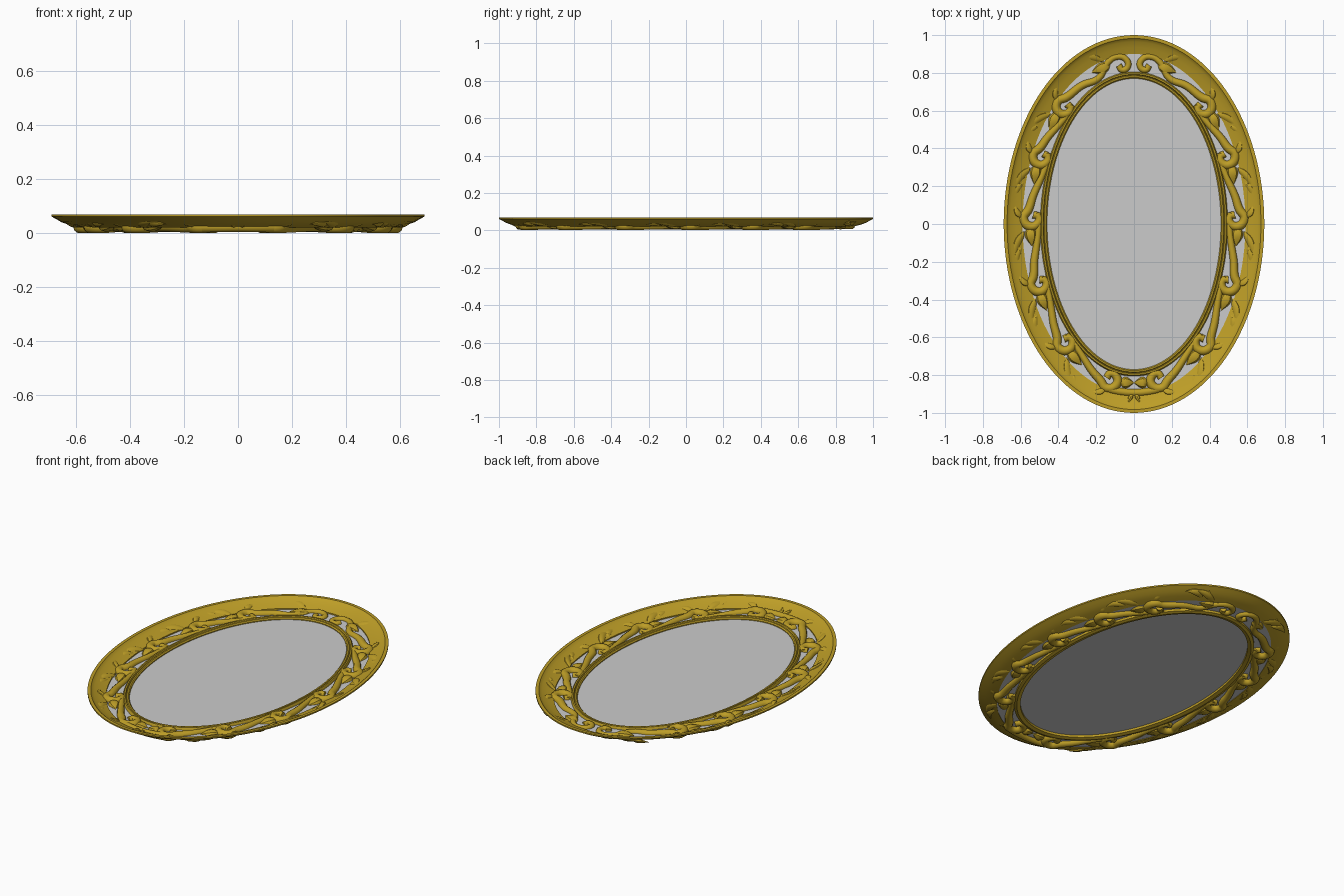
import bpy, bmesh, math
from mathutils import Vector

if "Cube" in bpy.data.objects:
    bpy.data.objects.remove(bpy.data.objects["Cube"])

A, B = 0.54, 0.85            # guide oval running through the scroll centres
SEG = 128
gold = bpy.data.materials.new("gold")
gold.diffuse_color = (0.51, 0.34, 0.02, 1)
gold.use_nodes = True
gold.node_tree.nodes["Principled BSDF"].inputs["Base Color"].default_value = gold.diffuse_color


def oval(t, along=0.0, out=0.0, side=1):
    """Point at angle t (clockwise from the top), shifted along and outward."""
    p = Vector((A * math.sin(t), B * math.cos(t)))
    tan = Vector((A * math.cos(t), -B * math.sin(t))).normalized()
    nor = Vector((-tan.y, tan.x))
    p = p + tan * along + nor * out
    return p.x * side, p.y


def finish(name, bm, mat=gold):
    bmesh.ops.recalc_face_normals(bm, faces=bm.faces)
    me = bpy.data.meshes.new(name)
    bm.to_mesh(me)
    bm.free()
    ob = bpy.data.objects.new(name, me)
    bpy.context.collection.objects.link(ob)
    if mat:
        me.materials.append(mat)
    bpy.ops.object.select_all(action='DESELECT')
    ob.select_set(True)
    bpy.context.view_layer.objects.active = ob
    bpy.ops.object.shade_smooth_by_angle(angle=math.radians(35))
    return ob


def oval_ring(name, profile):
    """Sweep a closed (offset, height) profile round the oval."""
    bm = bmesh.new()
    loops = []
    for i in range(SEG):
        a = 2 * math.pi * i / SEG
        loops.append([bm.verts.new(((A + d) * math.sin(a), (B + d) * math.cos(a), z))
                      for d, z in profile])
    n = len(profile)
    for i in range(SEG):
        p, q = loops[i], loops[(i + 1) % SEG]
        for j in range(n):
            k = (j + 1) % n
            bm.faces.new((p[j], p[k], q[k], q[j]))
    return finish(name, bm)


def vine(name, pts, radii, z=0.024):
    cu = bpy.data.curves.new(name, 'CURVE')
    cu.dimensions = '3D'
    cu.bevel_depth = 0.024
    cu.bevel_resolution = 3
    cu.resolution_u = 6
    cu.use_fill_caps = True
    sp = cu.splines.new('BEZIER')
    sp.bezier_points.add(len(pts) - 1)
    for bp, (x, y), r in zip(sp.bezier_points, pts, radii):
        bp.co = (x, y, z)
        bp.handle_left_type = bp.handle_right_type = 'AUTO'
        bp.radius = r
    cu.materials.append(gold)
    ob = bpy.data.objects.new(name, cu)
    bpy.context.collection.objects.link(ob)
    bpy.ops.object.select_all(action='DESELECT')
    ob.select_set(True)
    bpy.context.view_layer.objects.active = ob
    bpy.ops.object.convert(target='MESH')
    bpy.ops.object.shade_smooth_by_angle(angle=math.radians(40))


def slope(d):
    return 0.03 + max(0.0, d - 0.05) * 0.32


def leaf(bm, side, t, along, out, ang, length, width, thick, bend=0.0, z=None, rows=10):
    """Pointed, bent leaf or bud lying on the sloping rim."""
    ca, sa = math.cos(ang), math.sin(ang)
    loops = []
    for i in range(rows + 1):
        u = i / rows
        w = max(0.03, math.sin(math.pi * u ** 0.75))
        ring = []
        for k in range(8):
            f = 2 * math.pi * k / 8
            lx = u * length
            ly = math.cos(f) * w * width / 2 + bend * math.sin(math.pi * u)
            s, d = along + lx * ca - ly * sa, out + lx * sa + ly * ca
            x, y = oval(t, s, d, side)
            base = slope(d) if z is None else z
            ring.append(bm.verts.new((x, y, base + math.sin(f) * w * thick / 2)))
        loops.append(ring)
    for p, q in zip(loops, loops[1:]):
        for k in range(8):
            bm.faces.new((p[k], p[(k + 1) % 8], q[(k + 1) % 8], q[k]))
    bm.faces.new(loops[0])
    bm.faces.new(loops[-1])


# Glass plate reaching under the scrollwork
bm = bmesh.new()
bm.faces.new([bm.verts.new(((A + 0.06) * math.sin(2 * math.pi * i / SEG),
                            (B + 0.06) * math.cos(2 * math.pi * i / SEG), 0.025))
              for i in range(SEG)])
finish("mirror_glass", bm, None)

# Stepped inner ring and sloping outer rim
oval_ring("inner_ring", [(-0.08, 0.012), (-0.08, 0.03), (-0.074, 0.036), (-0.066, 0.036),
                         (-0.062, 0.031), (-0.058, 0.039), (-0.05, 0.039), (-0.044, 0.03),
                         (-0.044, 0.012), (-0.06, 0.006)])
oval_ring("outer_rim", [(0.15, 0.07), (0.132, 0.07), (0.126, 0.064), (0.115, 0.057),
                        (0.085, 0.044), (0.05, 0.032), (0.05, 0.022), (0.085, 0.031),
                        (0.115, 0.042), (0.135, 0.054), (0.15, 0.062)])

# Scroll vines, buds and leaves, mirrored left and right
centres = [0.15, 0.75, 1.14, 1.535, 1.95, 2.40, 2.90]
hook = [(-0.045, 0.02), (0.0, 0.046), (0.043, 0.01), (0.022, -0.033),
        (-0.012, -0.03), (-0.018, -0.005)]
for side, word in ((1, "right"), (-1, "left")):
    for i in range(6):
        t0, t1 = centres[i], centres[i + 1]
        if i == 0:
            start = [(0.0, 0.0), (-0.012, -0.028), (-0.045, -0.018), (-0.042, 0.025),
                     (0.0, 0.046), (0.05, 0.03)]
        else:
            start = [(-0.03, -0.03), (0.03, -0.036)]
        pts = [oval(t0, s, d, side) for s, d in start]
        pts += [oval(t0 + (t1 - t0) * f, 0, d, side) for f, d in ((0.38, -0.022), (0.64, 0.002))]
        pts += [oval(t1, s, d, side) for s, d in hook]
        radii = [0.7] * len(start) + [0.75, 0.85] + [0.95, 1, 1, 0.9, 0.8, 0.8]
        vine(f"scroll_vine_{word}_{i + 1}", pts, radii)

    bm = bmesh.new()
    for t in centres[:-1]:
        leaf(bm, side, t, 0.045, 0.012, -0.15, 0.105, 0.06, 0.042, z=0.026)
    leaf(bm, side, math.pi, -0.075, -0.01, 0.0, 0.075, 0.06, 0.042, z=0.026)
    finish(f"buds_{word}", bm)

    bm = bmesh.new()
    for n, t in enumerate(centres):
        if n < 6:
            leaf(bm, side, t, 0.07, 0.04, 0.32, 0.15, 0.042, 0.028, 0.014)
            leaf(bm, side, t, 0.09, 0.05, 0.85, 0.075, 0.035, 0.026, -0.008)
            leaf(bm, side, t, 0.15, 0.05, 0.1, 0.11, 0.035, 0.028, 0.018)
        if n > 0:
            leaf(bm, side, t, 0.0, 0.05, 2.6, 0.085, 0.035, 0.026, -0.01)
    leaf(bm, side, math.pi, -0.008, 0.045, 2.0, 0.06, 0.026, 0.026)
    finish(f"leaves_{word}", bm)

# Bottom bridge joining the two lowest scrolls
vine("bottom_bridge", [(-0.13, -0.875), (-0.07, -0.888), (0, -0.893), (0.07, -0.888),
                       (0.13, -0.875)], [0.9, 0.85, 0.8, 0.85, 0.9])
